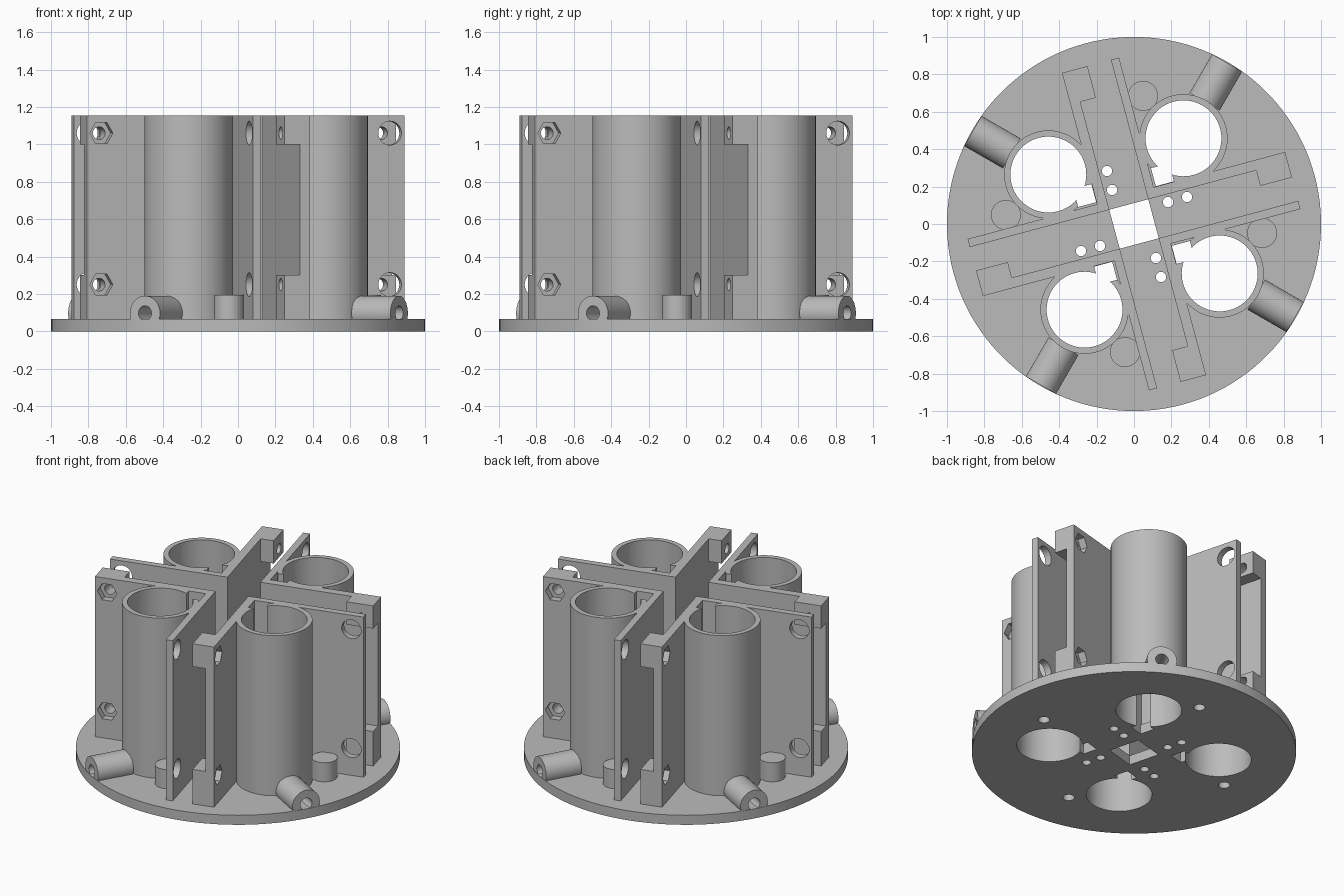
import bpy, bmesh, math
from mathutils import Matrix, Vector

if "Cube" in bpy.data.objects:
    bpy.data.objects.remove(bpy.data.objects["Cube"], do_unlink=True)

TWIST = math.radians(15)     # the cross of walls is turned by this much
PLATE, TOP = 0.065, 1.155    # plate thickness, overall height
SINK = PLATE - 0.01          # parts are bedded slightly in the plate
INNER, BLOCK_OUT, THIN_OUT, REACH = 0.108, 0.163, 0.153, 0.88
TUBE = 0.374                 # tube axis, same along both walls
BOLT_U, BOLT_Z = 0.80, (0.25, 1.06)
DIAG = Vector((1, 1, 0)).normalized()

grey = bpy.data.materials.new("plain_grey")
grey.use_nodes = True
colour = (0.5, 0.5, 0.5, 1)
grey.diffuse_color = colour
grey.node_tree.nodes["Principled BSDF"].inputs["Base Color"].default_value = colour


def finish(name, bm):
    mesh = bpy.data.meshes.new(name)
    bm.to_mesh(mesh)
    bm.free()
    mesh.materials.append(grey)
    obj = bpy.data.objects.new(name, mesh)
    bpy.context.collection.objects.link(obj)
    return obj


def box(name, lo, hi):
    lo, hi = Vector(lo), Vector(hi)
    bm = bmesh.new()
    bmesh.ops.create_cube(bm, size=1, matrix=Matrix.Translation((lo + hi) / 2)
                          @ Matrix.Diagonal((hi - lo).to_4d()))
    return finish(name, bm)


def rod(name, start, end, radius, sides=48):
    start, end = Vector(start), Vector(end)
    axis = end - start
    turn = axis.to_track_quat('Z', 'Y').to_matrix().to_4x4()
    bm = bmesh.new()
    bmesh.ops.create_cone(bm, cap_ends=True, segments=sides, radius1=radius, radius2=radius,
                          depth=axis.length, matrix=Matrix.Translation((start + end) / 2) @ turn)
    return finish(name, bm)


def boolean(obj, tools, operation='DIFFERENCE'):
    for tool in tools:
        mod = obj.modifiers.new("bool", 'BOOLEAN')
        mod.operation, mod.solver, mod.object = operation, 'EXACT', tool
        bpy.context.view_layer.update()
        baked = bpy.data.meshes.new_from_object(
            obj.evaluated_get(bpy.context.evaluated_depsgraph_get()))
        obj.modifiers.clear()
        obj.data = baked
        bpy.data.objects.remove(tool, do_unlink=True)


def smooth(obj):
    bpy.ops.object.select_all(action='DESELECT')
    obj.select_set(True)
    bpy.context.view_layer.objects.active = obj
    bpy.ops.object.shade_smooth_by_angle(angle=math.radians(30))


def tube_cutters(low, high):
    # round bore plus the square keyway in the corner of the walls
    return [rod("bore", (TUBE, TUBE, low), (TUBE, TUBE, high), 0.203, 64),
            box("keyway", (0.165, 0.165, low), (0.265, 0.265, high))]


# Round base plate with its openings
plate = rod("base_plate", (0, 0, 0), (0, 0, PLATE), 1.0, 128)
cutters = [box("centre_cut", (-INNER, -INNER, -1), (INNER, INNER, 1))]
for k in range(4):
    group = tube_cutters(-1, 1)
    group += [rod("pin_cut", (u, 0.066, -1), (u, 0.066, 1), 0.028, 24) for u in (0.206, 0.311)]
    group.append(rod("screw_cut", (0.224, 0.649, -1), (0.224, 0.649, 1), 0.036, 24))
    for c in group:
        c.data.transform(Matrix.Rotation(k * math.pi / 2, 4, 'Z'))
    cutters += group
boolean(plate, cutters)
plate.rotation_euler.z = TWIST
smooth(plate)

# Thick wall with clamp blocks at its outer end, nut pockets and bolt holes
clamp_wall = box("clamp_wall", (INNER, INNER, SINK), (REACH, BLOCK_OUT, TOP))
boolean(clamp_wall, [box("block", (0.705, 0.022, a), (REACH, 0.13, b))
                     for a, b in ((SINK, 0.3), (1.0, TOP))], 'UNION')
for z in BOLT_Z:
    pocket = rod("nut_pocket", (0, 0.115, 0), (0, 0.3, 0), 0.064, 6)
    # put hexagon corners along the wall
    corner = max(pocket.data.vertices, key=lambda v: v.co.x).co
    pocket.data.transform(Matrix.Rotation(math.atan2(corner.z, corner.x), 4, 'Y'))
    pocket.data.transform(Matrix.Translation((BOLT_U, 0, z)))
    boolean(clamp_wall, [pocket, rod("bolt_cut", (BOLT_U, -0.1, z), (BOLT_U, 0.3, z), 0.034, 24)])

# Thin wall with large access holes
thin_wall = box("thin_wall", (INNER, INNER, SINK), (THIN_OUT, REACH, TOP))
boolean(thin_wall, [rod("access_cut", (0, BOLT_U, z), (0.3, BOLT_U, z), 0.064, 32) for z in BOLT_Z])

# Upright tube open towards the corner
tube = rod("upright_tube", (TUBE, TUBE, SINK), (TUBE, TUBE, TOP), 0.236, 64)
boolean(tube, tube_cutters(-1, 2))

# Short screw boss beside the thin wall
boss = rod("screw_boss", (0.224, 0.649, SINK), (0.224, 0.649, 0.195), 0.08, 32)
boolean(boss, [rod("boss_cut", (0.224, 0.649, -1), (0.224, 0.649, 0.17), 0.036, 24)])

# Radial lug lying on the plate
up = Vector((0, 0, 0.097))
lug = rod("radial_lug", DIAG * 0.755 + up, DIAG * 0.995 + up, 0.093, 40)
boolean(lug, [rod("lug_cut", DIAG * 0.78 + up, DIAG * 1.2 + up, 0.04, 24)])

# Repeat every part around the four quarters
for part in (clamp_wall, thin_wall, tube, boss, lug):
    smooth(part)
    part.rotation_euler.z = TWIST
    for k in range(1, 4):
        copy = part.copy()
        copy.name = f"{part.name}_{k + 1}"
        copy.rotation_euler.z = TWIST + k * math.pi / 2
        bpy.context.collection.objects.link(copy)
